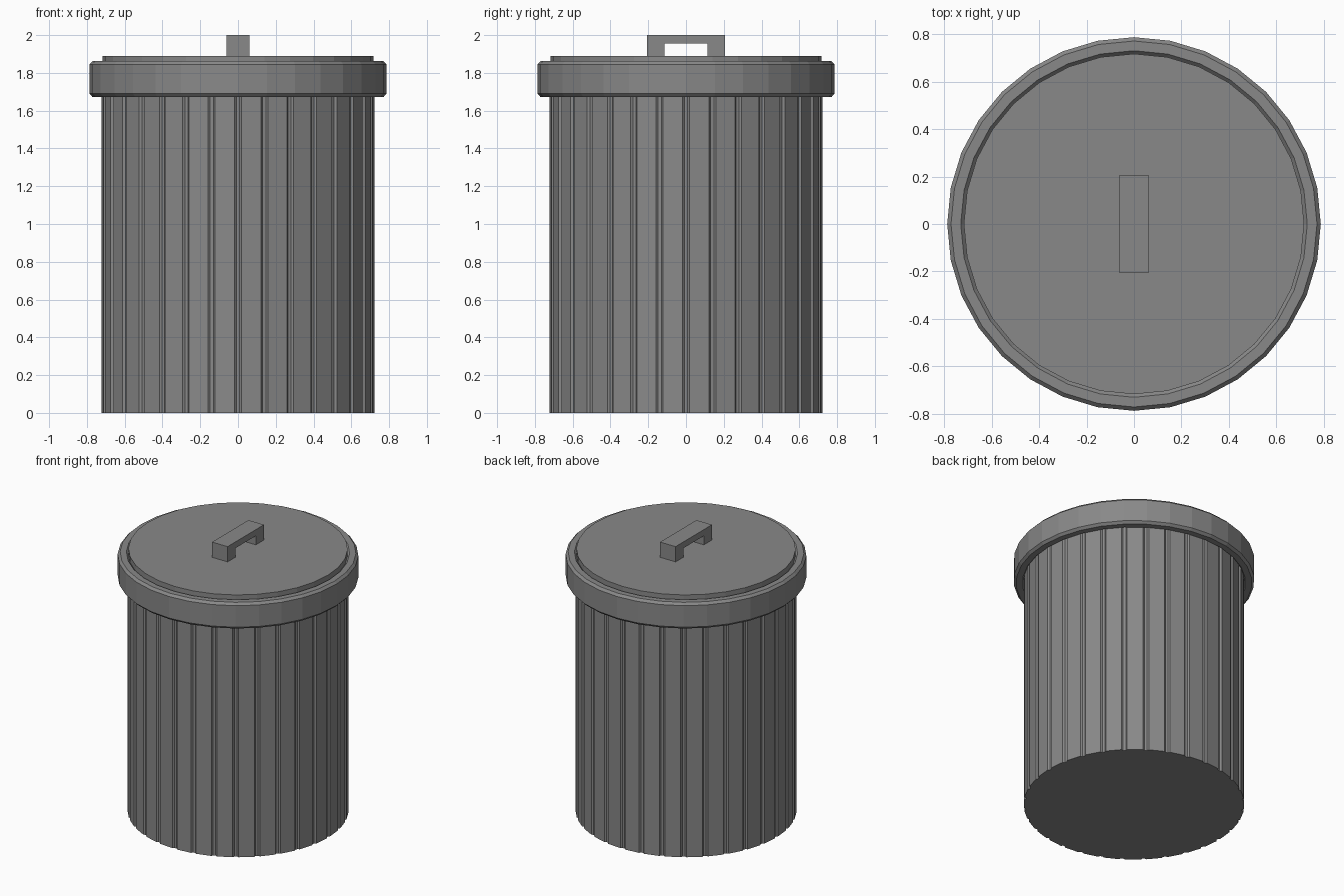
import bpy, bmesh
from math import sin, cos, pi

if "Cube" in bpy.data.objects:
    bpy.data.objects.remove(bpy.data.objects["Cube"])

SIDES = 32

# Dark grey metal shared by all parts
metal = bpy.data.materials.new("dark_grey")
metal.diffuse_color = (0.25, 0.25, 0.25, 1)
metal.use_nodes = True
metal.node_tree.nodes["Principled BSDF"].inputs["Base Color"].default_value = metal.diffuse_color


def finish(bm, name):
    bmesh.ops.recalc_face_normals(bm, faces=bm.faces)
    mesh = bpy.data.meshes.new(name)
    bm.to_mesh(mesh)
    bm.free()
    mesh.materials.append(metal)
    obj = bpy.data.objects.new(name, mesh)
    bpy.context.collection.objects.link(obj)
    return obj


def prism(name, outline, axis):
    """Capped extrusion of a closed outline along a vector."""
    bm = bmesh.new()
    face = bm.faces.new([bm.verts.new(p) for p in outline])
    new = bmesh.ops.extrude_face_region(bm, geom=[face], use_keep_orig=True)["geom"]
    verts = [g for g in new if isinstance(g, bmesh.types.BMVert)]
    bmesh.ops.translate(bm, vec=axis, verts=verts)
    return finish(bm, name)


def lathe_ring(name, profile):
    """Closed (radius, z) profile swept round the z axis."""
    bm = bmesh.new()
    rings = []
    for i in range(SIDES):
        a = 2 * pi * i / SIDES
        rings.append([bm.verts.new((r * cos(a), r * sin(a), z)) for r, z in profile])
    n = len(profile)
    for i in range(SIDES):
        p, q = rings[i], rings[(i + 1) % SIDES]
        for j in range(n):
            k = (j + 1) % n
            bm.faces.new((p[j], q[j], q[k], p[k]))
    return finish(bm, name)


# Bin body: flat raised panels separated by narrow vertical grooves
step = 2 * pi / SIDES
flutes = []
for i in range(SIDES):
    for offset, r in ((-0.026, 0.722), (-0.012, 0.711), (0.012, 0.711), (0.026, 0.722)):
        a = i * step + offset
        flutes.append((r * cos(a), r * sin(a), 0))
prism("bin_body", flutes, (0, 0, 1.84))

# Lid rim: chamfered band round the top
lathe_ring("lid_rim", [(0.715, 1.69), (0.73, 1.673), (0.771, 1.673), (0.787, 1.69),
                       (0.787, 1.845), (0.771, 1.862), (0.73, 1.862), (0.715, 1.845)])

# Lid disc
disc = [(0.717 * cos(i * step), 0.717 * sin(i * step), 1.835) for i in range(SIDES)]
prism("lid_disc", disc, (0, 0, 0.055))

# Handle: squared arch extruded across x
arch = [(-0.207, 1.885), (-0.207, 2.0), (0.207, 2.0), (0.207, 1.885),
        (0.115, 1.885), (0.115, 1.955), (-0.115, 1.955), (-0.115, 1.885)]
prism("lid_handle", [(-0.062, y, z) for y, z in arch], (0.124, 0, 0))
